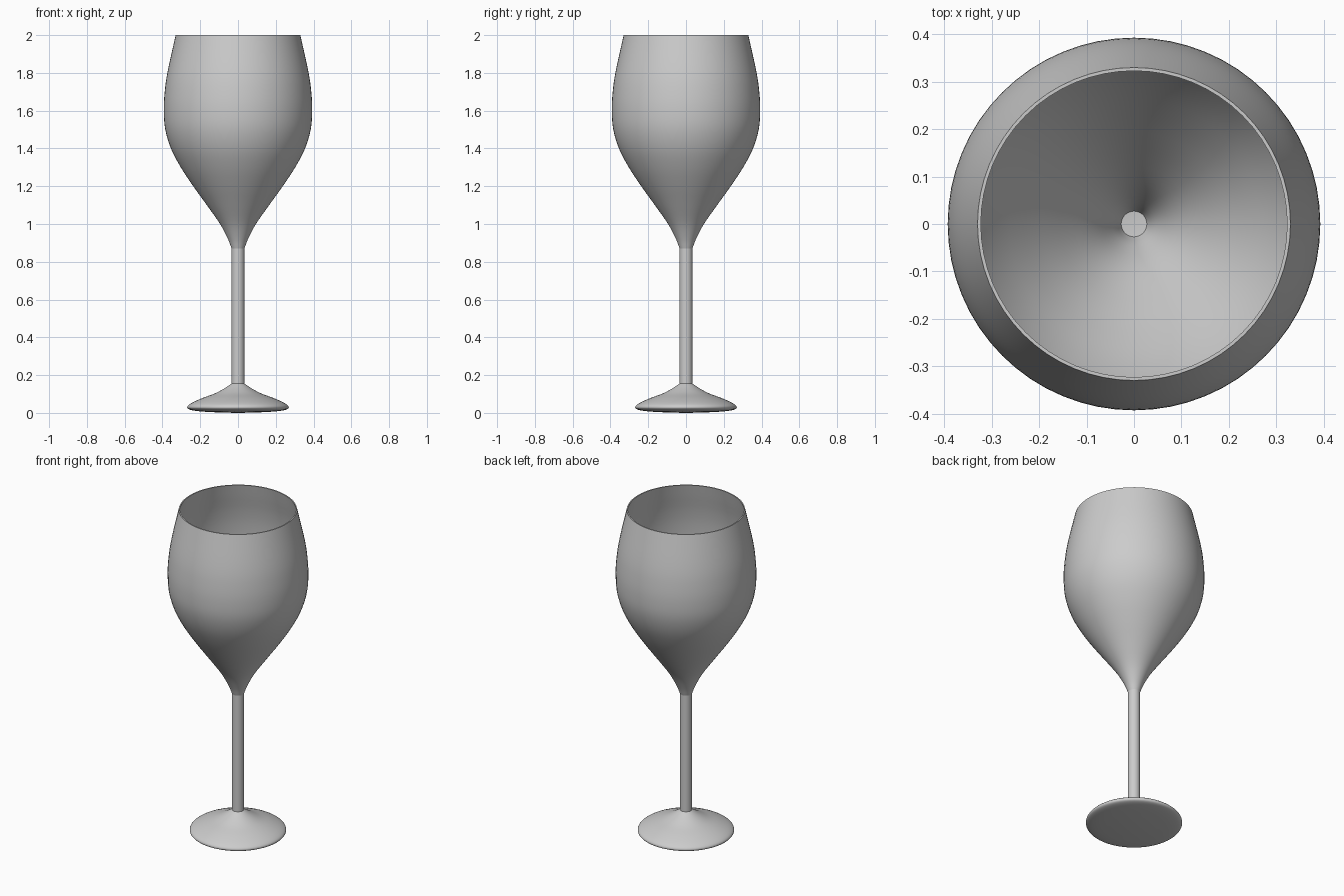
import bpy, bmesh, math
from mathutils import Vector

cube = bpy.data.objects.get("Cube")
if cube:
    bpy.data.objects.remove(cube)

SEGMENTS = 64

grey = bpy.data.materials.new("plain grey")
grey.use_nodes = True
colour = (0.6, 0.6, 0.6, 1)
grey.diffuse_color = colour
grey.node_tree.nodes["Principled BSDF"].inputs["Base Color"].default_value = colour


def smooth_profile(points, steps=4):
    """Catmull-Rom curve through (radius, height) points."""
    pts = [Vector(p) for p in points]
    pts = [2 * pts[0] - pts[1]] + pts + [2 * pts[-1] - pts[-2]]
    out = []
    for a, b, c, d in zip(pts, pts[1:], pts[2:], pts[3:]):
        for i in range(steps):
            t = i / steps
            out.append(0.5 * (2 * b + (c - a) * t + (2 * a - 5 * b + 4 * c - d) * t ** 2
                              + (3 * b - a - 3 * c + d) * t ** 3))
    return out + [pts[-2]]


def lathe(name, profile):
    """Spin a (radius, height) profile around the z axis."""
    bm = bmesh.new()
    verts = [bm.verts.new((max(r, 0), 0, z)) for r, z in profile]
    edges = [bm.edges.new(pair) for pair in zip(verts, verts[1:])]
    bmesh.ops.spin(bm, geom=verts + edges, axis=(0, 0, 1), cent=(0, 0, 0),
                   angle=math.tau, steps=SEGMENTS, use_merge=True)
    bmesh.ops.remove_doubles(bm, verts=bm.verts, dist=0.0001)
    bmesh.ops.recalc_face_normals(bm, faces=bm.faces)
    mesh = bpy.data.meshes.new(name)
    bm.to_mesh(mesh)
    bm.free()
    mesh.materials.append(grey)
    obj = bpy.data.objects.new(name, mesh)
    bpy.context.collection.objects.link(obj)
    bpy.ops.object.select_all(action="DESELECT")
    obj.select_set(True)
    bpy.context.view_layer.objects.active = obj
    bpy.ops.object.shade_smooth_by_angle(angle=math.radians(35))
    return obj


# Bowl: outer wall up to the rim, then back down a thin inner wall
outer = smooth_profile([(0.034, 0.87), (0.053, 0.92), (0.095, 1.0), (0.165, 1.1), (0.237, 1.2),
                        (0.303, 1.3), (0.355, 1.4), (0.385, 1.5), (0.393, 1.6),
                        (0.388, 1.7), (0.372, 1.81), (0.33, 2.0)])
WALL = 0.007
inner = [(r - WALL, z if z > 1.9 else z + WALL) for r, z in reversed(outer)]
lathe("bowl", [tuple(p) for p in outer] + inner + [(0, 0.875)])

# Stem
lathe("stem", [(0.034, 0.155), (0.034, 0.87)])

# Foot: flared top, rounded edge, slightly domed underside
top = smooth_profile([(0.034, 0.155), (0.075, 0.128), (0.125, 0.102), (0.19, 0.078),
                      (0.245, 0.053), (0.268, 0.034), (0.258, 0.018), (0.2, 0.008), (0.1, 0.002)])
lathe("foot", [tuple(p) for p in top] + [(0, 0)])
